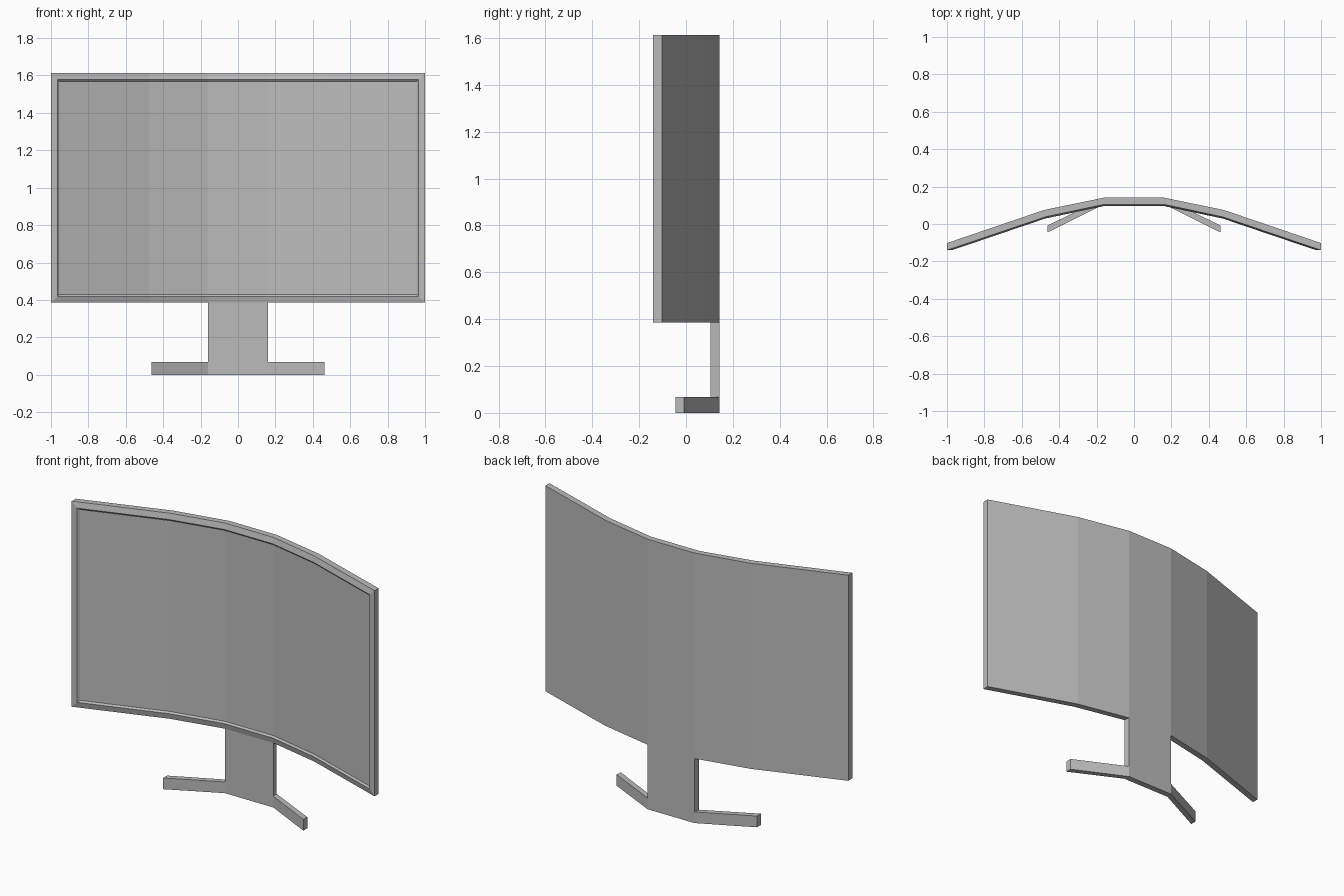
import bpy
import bmesh

old = bpy.data.objects.get("Cube")
if old:
    bpy.data.objects.remove(old, do_unlink=True)

grey = bpy.data.materials.new("matte grey")
grey.use_nodes = True
colour = (0.5, 0.5, 0.5, 1)
grey.diffuse_color = colour
grey.node_tree.nodes["Principled BSDF"].inputs["Base Color"].default_value = colour

BOTTOM, TOP = 0.385, 1.612
FRONT = [(0.16, 0.105), (0.475, 0.038), (1.0, -0.14)]
BACK = [(0.155, 0.142), (0.48, 0.075), (1.0, -0.102)]


def finish(bm, name):
    bmesh.ops.recalc_face_normals(bm, faces=bm.faces)
    mesh = bpy.data.meshes.new(name)
    bm.to_mesh(mesh)
    bm.free()
    mesh.materials.append(grey)
    obj = bpy.data.objects.new(name, mesh)
    bpy.context.collection.objects.link(obj)
    return obj


def mirrored(half):
    return [(-x, y) for x, y in reversed(half)] + list(half)


def ring(bm, half, inset=0.0, forward=0.0):
    """Loop of vertices round the curved panel, inset from its edge."""
    (x1, y1), (x2, y2) = half[-2:]
    end = (x2 - inset, y2 - inset * (y2 - y1) / (x2 - x1))
    line = mirrored(half[:-1] + [end])
    top = [bm.verts.new((x, y - forward, TOP - inset)) for x, y in line]
    low = [bm.verts.new((x, y - forward, BOTTOM + inset)) for x, y in line]
    return top + low[::-1]


def cap(bm, loop):
    n = len(loop)
    for i in range(n // 2 - 1):
        bm.faces.new((loop[i], loop[i + 1], loop[n - 2 - i], loop[n - 1 - i]))


# Curved panel: back, edge, sloping bezel, and sunken screen
bm = bmesh.new()
rings = [ring(bm, BACK), ring(bm, FRONT),
         ring(bm, FRONT, 0.034, 0.009), ring(bm, FRONT, 0.044, 0.0)]
for a, b in zip(rings, rings[1:]):
    for i in range(len(a)):
        j = (i + 1) % len(a)
        bm.faces.new((a[i], a[j], b[j], b[i]))
cap(bm, rings[0])
cap(bm, rings[-1])
finish(bm, "curved_panel")


def prism(name, outline, height):
    bm = bmesh.new()
    base = bm.faces.new([bm.verts.new((x, y, 0)) for x, y in outline])
    new = bmesh.ops.extrude_face_region(bm, geom=[base])["geom"]
    verts = [v for v in new if isinstance(v, bmesh.types.BMVert)]
    bmesh.ops.translate(bm, verts=verts, vec=(0, 0, height))
    return finish(bm, name)


# Stand: upright post and two angled feet
prism("stand_post", mirrored([FRONT[0]]) + mirrored([BACK[0]])[::-1], BOTTOM)
for side, s in (("left", 1), ("right", -1)):
    foot = [FRONT[0], (0.463, -0.045), (0.463, -0.008), BACK[0]]
    prism(side + "_foot", [(s * x, y) for x, y in foot], 0.067)
